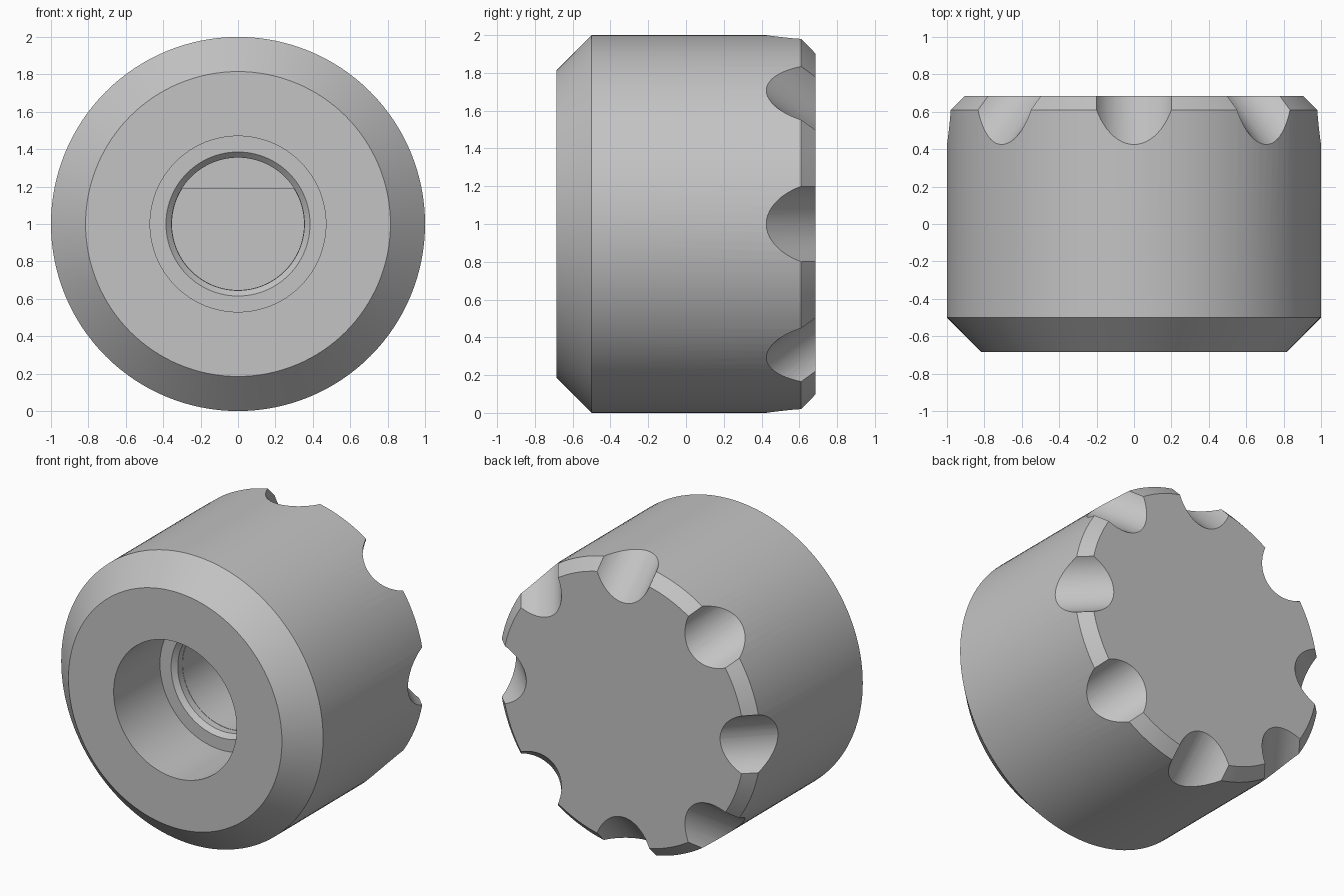
import bpy
import bmesh
import math
from mathutils import Matrix, Vector

cube = bpy.data.objects.get("Cube")
if cube:
    bpy.data.objects.remove(cube, do_unlink=True)

grey = bpy.data.materials.new("plain_grey")
grey.use_nodes = True
colour = (0.55, 0.55, 0.55, 1)
grey.diffuse_color = colour
grey.node_tree.nodes["Principled BSDF"].inputs["Base Color"].default_value = colour

CENTRE = Vector((0, 0, 1))


def make_object(name, bm):
    """Turn a bmesh into a grey object centred on the knob axis."""
    bmesh.ops.recalc_face_normals(bm, faces=bm.faces)
    bmesh.ops.translate(bm, verts=bm.verts, vec=CENTRE)
    mesh = bpy.data.meshes.new(name)
    bm.to_mesh(mesh)
    bm.free()
    obj = bpy.data.objects.new(name, mesh)
    mesh.materials.append(grey)
    bpy.context.collection.objects.link(obj)
    return obj


def lathe(name, profile, steps=128):
    """Revolve (radius, y) points around the y axis."""
    bm = bmesh.new()
    verts = [bm.verts.new((r, y, 0)) for r, y in profile]
    edges = [bm.edges.new(pair) for pair in zip(verts, verts[1:])]
    bmesh.ops.spin(bm, geom=verts + edges, cent=(0, 0, 0), axis=(0, 1, 0),
                   angle=math.tau, steps=steps)
    bmesh.ops.remove_doubles(bm, verts=bm.verts, dist=0.0005)
    return make_object(name, bm)


def cut(target, cutter):
    cutter.hide_render = True
    mod = target.modifiers.new("cut", 'BOOLEAN')
    mod.operation = 'DIFFERENCE'
    mod.solver = 'EXACT'
    mod.object = cutter
    bpy.context.view_layer.objects.active = target
    bpy.ops.object.modifier_apply(modifier=mod.name)
    bpy.data.objects.remove(cutter, do_unlink=True)


# Knob body: stepped front bore, wide front chamfer, small back chamfer
knob = lathe("knob_body", [
    (0, -0.1), (0.355, -0.1), (0.355, -0.15), (0.385, -0.18),
    (0.47, -0.18), (0.47, -0.685), (0.815, -0.685), (1, -0.5),
    (1, 0.61), (0.925, 0.685), (0, 0.685)])

# Eight slanted finger notches around the back rim
bm = bmesh.new()
for i in range(8):
    place = (Matrix.Rotation(i * math.tau / 8, 4, 'Y')
             @ Matrix.Translation((0, 0.65, 1.1))
             @ Matrix.Rotation(math.radians(45), 4, 'X'))
    bmesh.ops.create_cone(bm, cap_ends=True, segments=64, radius1=0.23,
                          radius2=0.23, depth=1.1, matrix=place)
cut(knob, make_object("notch_cutter", bm))

# D-shaped shaft socket with its flat at the top
bm = bmesh.new()
radius, flat = 0.353, 0.19
start = math.asin(flat / radius)
sweep = math.pi + 2 * start
rim = []
for i in range(65):
    a = math.pi - start + sweep * i / 64
    rim.append(bm.verts.new((radius * math.cos(a), -0.14, radius * math.sin(a))))
face = bm.faces.new(rim)
extruded = bmesh.ops.extrude_face_region(bm, geom=[face])["geom"]
bmesh.ops.translate(bm, vec=(0, 0.49, 0),
                    verts=[v for v in extruded if isinstance(v, bmesh.types.BMVert)])
cut(knob, make_object("socket_cutter", bm))

# Smooth curves with crisp edges
bpy.ops.object.select_all(action='DESELECT')
knob.select_set(True)
bpy.context.view_layer.objects.active = knob
bpy.ops.object.shade_smooth_by_angle(angle=math.radians(20))
